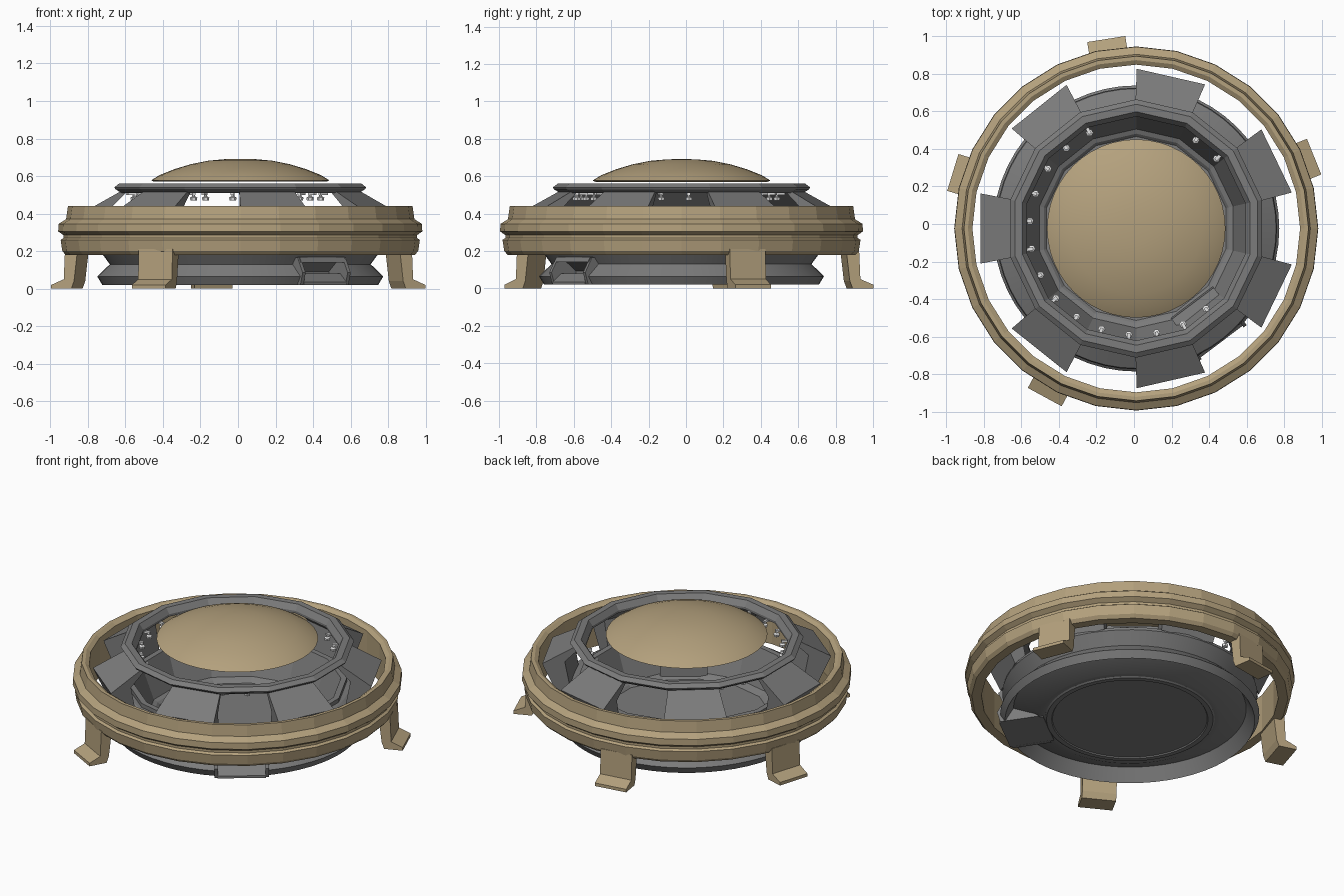
import bpy, bmesh
from math import sin, cos, radians, pi
from mathutils import Matrix, Vector

cube = bpy.data.objects.get("Cube")
if cube:
    bpy.data.objects.remove(cube, do_unlink=True)

CENTRE = Vector((0.012, -0.024, 0))


def material(name, rgb):
    m = bpy.data.materials.new(name)
    m.use_nodes = True
    m.diffuse_color = (*rgb, 1)
    m.node_tree.nodes["Principled BSDF"].inputs["Base Color"].default_value = (*rgb, 1)
    return m


TAN = material("tan metal", (0.455, 0.355, 0.205))
GREY = material("grey metal", (0.2, 0.2, 0.2))
WHITE = material("lamp white", (0.9, 0.9, 0.9))


def finish(name, bm, mat, place=None, smooth=False):
    bmesh.ops.recalc_face_normals(bm, faces=bm.faces)
    mesh = bpy.data.meshes.new(name)
    bm.to_mesh(mesh)
    bm.free()
    mesh.materials.append(mat)
    mesh.transform(Matrix.Translation(CENTRE) @ (place or Matrix()))
    ob = bpy.data.objects.new(name, mesh)
    bpy.context.collection.objects.link(ob)
    if smooth:
        shade(ob)
    return ob


def shade(ob):
    bpy.ops.object.select_all(action="DESELECT")
    ob.select_set(True)
    bpy.context.view_layer.objects.active = ob
    bpy.ops.object.shade_smooth_by_angle(angle=radians(25))


def lathe(name, profile, sides, mat, offset=0, closed=True, place=None, smooth=False):
    """Turn an (r, z) profile around z; open profiles start and end on the axis."""
    bm = bmesh.new()
    rings = []
    for r, z in profile:
        if r == 0:
            rings.append([bm.verts.new((0, 0, z))] * sides)
        else:
            rings.append([bm.verts.new((r * cos(offset + 2 * pi * i / sides),
                                        r * sin(offset + 2 * pi * i / sides), z))
                          for i in range(sides)])
    pairs = list(zip(rings, rings[1:]))
    if closed:
        pairs.append((rings[-1], rings[0]))
    for a, b in pairs:
        for i in range(sides):
            j = (i + 1) % sides
            quad = dict.fromkeys((a[i], a[j], b[j], b[i]))
            bm.faces.new(list(quad))
    return finish(name, bm, mat, place, smooth)


def prism(name, profile, width, angle, mat, shift=0):
    """Sideways extrusion of an (r, z) profile, pointed along an angle in degrees.
    width is a number or a function of r."""
    half = width if callable(width) else (lambda r: width / 2)
    bm = bmesh.new()
    sides = [[bm.verts.new((r, shift + s * half(r), z)) for r, z in profile] for s in (-1, 1)]
    bm.faces.new(sides[0])
    bm.faces.new(sides[1][::-1])
    n = len(profile)
    for i in range(n):
        j = (i + 1) % n
        bm.faces.new((sides[0][i], sides[1][i], sides[1][j], sides[0][j]))
    return finish(name, bm, mat, Matrix.Rotation(radians(angle), 4, "Z"))


# Outer ring with stepped rim
lathe("outer_ring", [
    (0.897, 0.44), (0.918, 0.44), (0.928, 0.37), (0.968, 0.345),
    (0.97, 0.305), (0.942, 0.285), (0.942, 0.27), (0.957, 0.26), (0.948, 0.20),
    (0.93, 0.18), (0.873, 0.18), (0.873, 0.425)], 28, TAN)

# Four bent landing legs
for i, angle in enumerate((22, 99, 163, 241.5)):
    prism(f"leg_{i + 1}", [
        (0.945, 0.21), (0.952, 0.05), (1.022, 0.02), (1.022, 0),
        (0.91, 0), (0.895, 0.04), (0.875, 0.21)], 0.205, angle, TAN)

# Lower hull: round base, hollow flange and waist
hull = lathe("lower_hull", [
    (0, 0.035), (0.455, 0.035), (0.46, 0.028), (0.49, 0.028), (0.50, 0.035), (0.53, 0.035),
    (0.685, 0.10), (0.735, 0.02), (0.762, 0.065), (0.695, 0.13), (0.75, 0.205),
    (0.745, 0.225), (0.66, 0.275), (0.63, 0.275), (0.63, 0.21), (0.53, 0.05), (0, 0.05)],
    56, GREY, closed=False)

# Entry notch cut into the base, with a sloping ceiling
DOOR = 307
cutter = prism("entry_cutter", [
    (0.53, -0.05), (0.53, 0.04), (0.67, 0.145), (0.95, 0.145), (0.95, -0.05)],
    0.29, DOOR, GREY)
cutter.hide_render = True
cut = hull.modifiers.new("entry", "BOOLEAN")
cut.object = cutter
cut.operation = "DIFFERENCE"
cut.solver = "EXACT"
bpy.context.view_layer.objects.active = hull
bpy.ops.object.modifier_apply(modifier="entry")
bpy.data.objects.remove(cutter, do_unlink=True)
shade(hull)

# Faceted bowl lining the inside of the hull
lathe("inner_bowl", [
    (0, 0.045), (0.53, 0.045), (0.645, 0.27), (0.645, 0.30), (0.61, 0.30),
    (0.53, 0.085), (0.505, 0.075), (0.49, 0.06), (0, 0.06)],
    14, GREY, offset=pi / 14, closed=False)

# Entry: two side fins, a lintel, a floor plate and the housing inside the bowl
for side, name in ((-1, "entry_fin_right"), (1, "entry_fin_left")):
    prism(name, [(0.51, 0.028), (0.745, 0.02), (0.765, 0.085), (0.72, 0.165),
                 (0.66, 0.165), (0.62, 0.11)], 0.02, DOOR, GREY, side * 0.15)
prism("entry_lintel", [(0.66, 0.14), (0.74, 0.14), (0.725, 0.168), (0.66, 0.168)],
      0.30, DOOR, GREY)
prism("entry_floor", [(0.49, 0.03), (0.755, 0.02), (0.755, 0.035), (0.70, 0.08), (0.49, 0.05)],
      0.285, DOOR, GREY)
prism("entry_housing", [(0.49, 0.05), (0.60, 0.05), (0.60, 0.19), (0.50, 0.17)],
      0.28, DOOR, GREY)

# Fourteen-sided upper ring
lathe("upper_ring", [
    (0.622, 0.56), (0.662, 0.56), (0.688, 0.54), (0.682, 0.53),
    (0.65, 0.51), (0.597, 0.51), (0.597, 0.525)], 14, GREY, offset=pi / 14)

# Seven sloping pods between hull and upper ring
for i in range(7):
    prism(f"side_pod_{i + 1}", [
        (0.635, 0.52), (0.83, 0.41), (0.82, 0.385), (0.74, 0.21), (0.67, 0.26),
        (0.70, 0.42), (0.61, 0.51)],
        lambda r: 0.145 + (r - 0.61) * 0.19, 180 + i * 360 / 7, GREY)

# Small lamps hanging inside the upper ring
for i in range(24):
    angle = 176 + 15 * i
    if angle % 360 in (101, 86, 71, 26, 11, 356, 341, 326):
        continue
    a = radians(angle)
    lathe(f"lamp_{i + 1}", [(0, 0.47), (0.017, 0.47), (0.02, 0.485), (0.008, 0.492),
                            (0.008, 0.505), (0, 0.505)], 6, WHITE, closed=False,
          place=Matrix.Translation((0.567 * cos(a), 0.567 * sin(a), 0)))
    prism(f"lamp_bracket_{i + 1}", [(0.56, 0.50), (0.56, 0.512), (0.61, 0.512), (0.61, 0.50)],
          0.018, angle, WHITE)

# Domed cap
lathe("dome", [
    (0, 0.57), (0.46, 0.57), (0.475, 0.577), (0.43, 0.605), (0.35, 0.637), (0.26, 0.664),
    (0.17, 0.682), (0.08, 0.69), (0, 0.692)], 48, TAN, closed=False, smooth=True)
